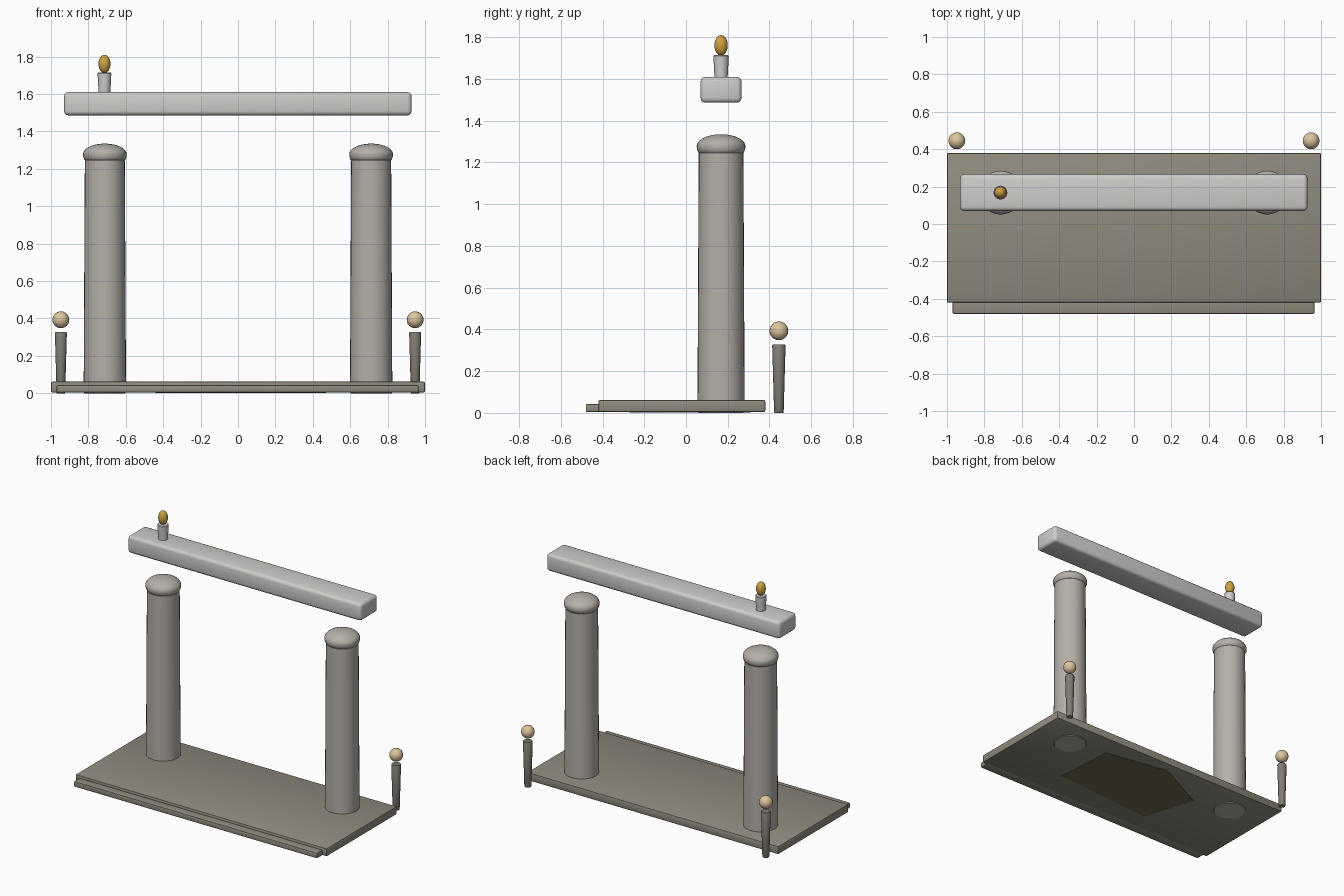
import bpy, bmesh, math

if "Cube" in bpy.data.objects:
    bpy.data.objects.remove(bpy.data.objects["Cube"])


def mat(name, r, g, b):
    m = bpy.data.materials.new(name)
    m.diffuse_color = (r, g, b, 1)
    m.use_nodes = True
    m.node_tree.nodes["Principled BSDF"].inputs["Base Color"].default_value = m.diffuse_color
    return m


PALE = mat("pale_stone", 0.62, 0.61, 0.59)
STONE = mat("warm_stone", 0.46, 0.43, 0.39)
FLOOR = mat("floor_stone", 0.28, 0.26, 0.21)
DARK = mat("dark_stone", 0.22, 0.20, 0.17)
GLOW = mat("lamp_glow", 0.72, 0.56, 0.34)
FIRE = mat("flame_gold", 0.62, 0.36, 0.05)
MOSS = mat("moss", 0.16, 0.15, 0.07)


def finish(bm, name, material):
    bmesh.ops.recalc_face_normals(bm, faces=bm.faces)
    me = bpy.data.meshes.new(name)
    bm.to_mesh(me)
    bm.free()
    ob = bpy.data.objects.new(name, me)
    bpy.context.collection.objects.link(ob)
    me.materials.append(material)
    bpy.ops.object.select_all(action='DESELECT')
    ob.select_set(True)
    bpy.context.view_layer.objects.active = ob
    bpy.ops.object.shade_smooth_by_angle(angle=math.radians(35))
    return ob


def box(name, lo, hi, bevel, material, segs=2):
    bm = bmesh.new()
    bmesh.ops.create_cube(bm, size=1)
    for v in bm.verts:
        v.co = [(a + b) / 2 + c * (b - a) for a, b, c in zip(lo, hi, v.co)]
    bmesh.ops.bevel(bm, geom=bm.edges[:], offset=bevel, segments=segs,
                    profile=0.5, affect='EDGES')
    return finish(bm, name, material)


def lathe(name, x, y, profile, material, n=32):
    """Stack of rings (radius, z); radius 0 closes to a point."""
    bm = bmesh.new()
    rings = []
    for r, z in profile:
        if r == 0:
            rings.append([bm.verts.new((x, y, z))] * n)
        else:
            rings.append([bm.verts.new((x + r * math.cos(2 * math.pi * i / n),
                                        y + r * math.sin(2 * math.pi * i / n), z))
                          for i in range(n)])
    for a, b in zip(rings, rings[1:]):
        for i in range(n):
            j = (i + 1) % n
            bm.faces.new(list(dict.fromkeys((a[i], a[j], b[j], b[i]))))
    for end, (r, _) in ((rings[0], profile[0]), (rings[-1], profile[-1])):
        if r > 0:
            bm.faces.new(end)
    return finish(bm, name, material)


def ellipsoid(name, x, y, z, r, h, material):
    steps = 12
    prof = [(0, z - h)]
    prof += [(r * math.sin(math.pi * k / steps), z - h * math.cos(math.pi * k / steps))
             for k in range(1, steps)]
    return lathe(name, x, y, prof + [(0, z + h)], material, 20)


# Floor slab, front step and moss patch on the underside
box("floor_slab", (-1, -0.42, 0.004), (1, 0.38, 0.062), 0.008, FLOOR)
box("front_step", (-0.97, -0.48, 0.004), (0.965, -0.40, 0.043), 0.006, FLOOR)
bm = bmesh.new()
outline = [(0.47, -0.21), (0.44, 0.23), (-0.04, 0.31), (-0.44, 0.11), (-0.32, -0.27)]
face = bm.faces.new([bm.verts.new((x, y, 0.001)) for x, y in outline])
top = bmesh.ops.extrude_face_region(bm, geom=[face])["geom"]
for v in top:
    if isinstance(v, bmesh.types.BMVert):
        v.co.z = 0.006
finish(bm, "moss_patch", MOSS)

ROW = 0.168
dome = [(0.117 * math.cos(a), 1.278 + 0.057 * math.sin(a))
        for a in [math.pi / 2 * k / 7 for k in range(7)]] + [(0, 1.335)]

for side, label in ((-1, "left"), (1, "right")):
    # Column with domed cap
    lathe(label + "_column", 0.712 * side, ROW,
          [(0.108, 0), (0.113, 0.006), (0.113, 0.06), (0.107, 1.245), (0.101, 1.253)], STONE)
    lathe(label + "_column_cap", 0.712 * side, ROW,
          [(0.098, 1.240), (0.109, 1.248), (0.115, 1.262)] + dome, STONE)
    # Tapered lamp post with floating globe
    px = 0.947 * side
    lathe(label + "_lamp_post", px, 0.445,
          [(0.021, 0), (0.023, 0.004), (0.032, 0.322), (0.029, 0.328)], DARK, 20)
    ellipsoid(label + "_lamp_globe", px, 0.445, 0.393, 0.045, 0.045, GLOW)

# Floating lintel
box("lintel", (-0.93, ROW - 0.098, 1.486), (0.928, ROW + 0.098, 1.61), 0.022, PALE, 3)

# Candle and flame on the lintel
lathe("candle", -0.714, ROW,
      [(0.031, 1.60), (0.037, 1.71), (0.034, 1.714)], PALE, 20)
ellipsoid("candle_flame", -0.714, ROW, 1.761, 0.032, 0.049, FIRE)
